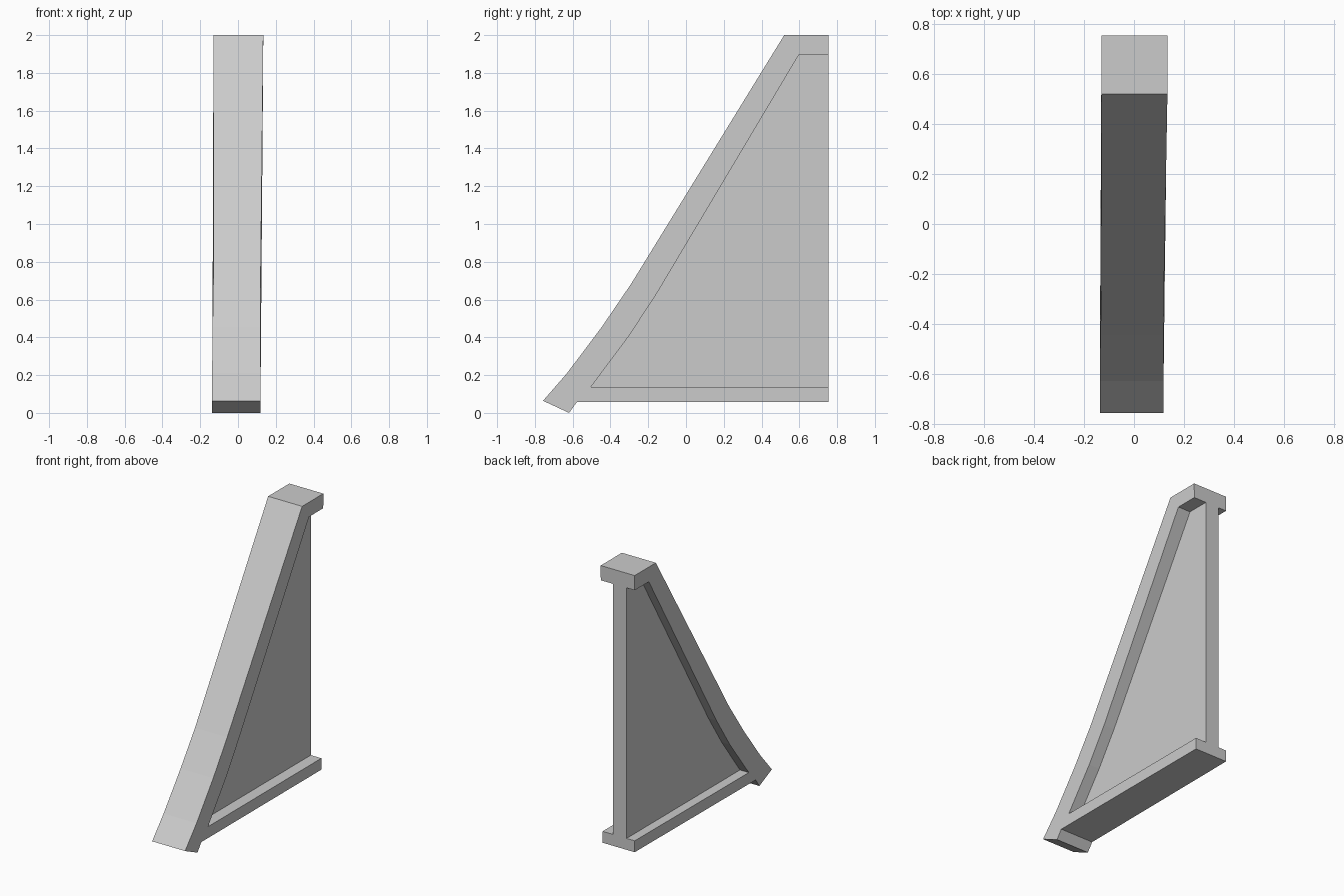
import bpy
import bmesh

cube = bpy.data.objects.get("Cube")
if cube:
    bpy.data.objects.remove(cube, do_unlink=True)

grey = bpy.data.materials.new("plain grey")
grey.use_nodes = True
colour = (0.6, 0.6, 0.6, 1)
grey.diffuse_color = colour
grey.node_tree.nodes["Principled BSDF"].inputs["Base Color"].default_value = colour


def clamp(t):
    return max(0.0, min(1.0, t))


def plate(name, profile, left, right):
    """Solid from a side (y, z) profile; left and right give x at a point."""
    bm = bmesh.new()
    a = [bm.verts.new((left(y, z), y, z)) for y, z in profile]
    b = [bm.verts.new((right(y, z), y, z)) for y, z in profile]
    bm.faces.new(a)
    bm.faces.new(b[::-1])
    for i in range(len(a)):
        j = (i + 1) % len(a)
        bm.faces.new((a[j], a[i], b[i], b[j]))
    bmesh.ops.recalc_face_normals(bm, faces=bm.faces)
    mesh = bpy.data.meshes.new(name)
    bm.to_mesh(mesh)
    bm.free()
    mesh.materials.append(grey)
    obj = bpy.data.objects.new(name, mesh)
    bpy.context.collection.objects.link(obj)
    return obj


back = 0.755
inner = [(-0.503, 0.138), (-0.30, 0.41), (-0.153, 0.635), (0.598, 1.897)]
outer = [(0.52, 2), (-0.29, 0.684), (-0.445, 0.456), (-0.63, 0.21), (-0.757, 0.064)]
foot = [(-0.619, 0), (-0.577, 0.058)]

# Rim: top cap, sloping strut with flared foot, and base flange in one C shape
rim = [(back, 0.138)] + inner + [(back, 1.897), (back, 2)] + outer + foot + [(back, 0.058)]
plate("rim", rim,
      lambda y, z: -0.13 - 0.007 * clamp((-0.25 - y) / 0.3),
      lambda y, z: 0.119 + 0.015 * clamp((z - 0.65) / 1.3))

# Thin web filling the rim
web = [(back, 0.138)] + inner + [(back, 1.897)]
plate("web", web, lambda y, z: -0.067, lambda y, z: 0.037)
